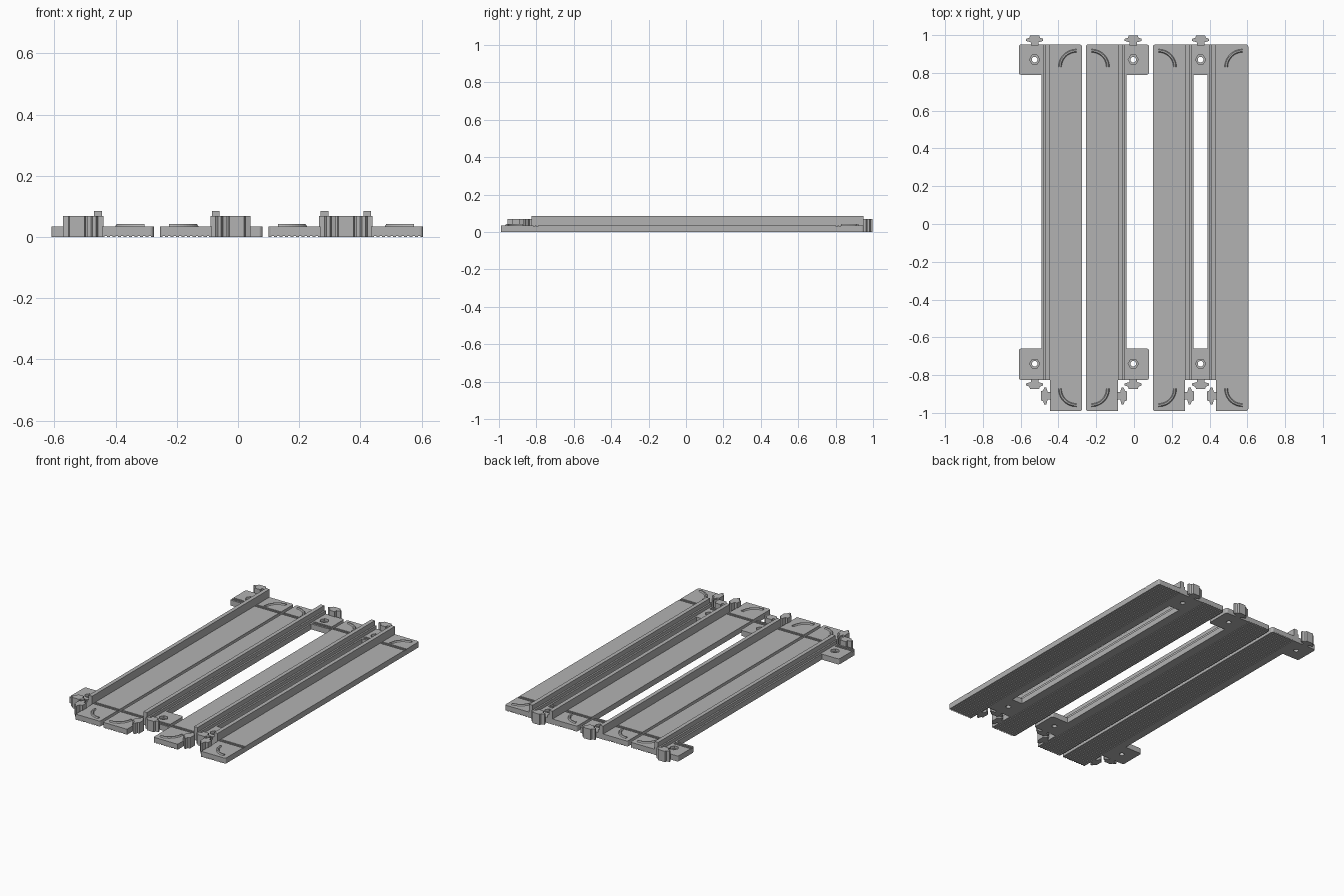
import bpy, bmesh, math
from mathutils import Matrix, Vector

cube = bpy.data.objects.get("Cube")
if cube:
    bpy.data.objects.remove(cube)

grey = bpy.data.materials.new("plain_grey")
grey.use_nodes = True
GREY = (0.45, 0.45, 0.45, 1)
grey.diffuse_color = GREY
grey.node_tree.nodes["Principled BSDF"].inputs["Base Color"].default_value = GREY

THICK, PEG_TOP, WALL_TOP = 0.035, 0.068, 0.085
FRONT, RAIL_FRONT, BACK = -0.99, -0.825, 0.95
BOARD, RAIL = 0.17, 0.215          # distances from a board's outer edge


def finish(bm, name):
    bmesh.ops.recalc_face_normals(bm, faces=bm.faces)
    mesh = bpy.data.meshes.new(name)
    bm.to_mesh(mesh)
    bm.free()
    mesh.materials.append(grey)
    obj = bpy.data.objects.new(name, mesh)
    bpy.context.collection.objects.link(obj)
    return obj


def add_box(bm, x0, x1, y0, y1, z0, z1):
    size = Matrix.Diagonal((abs(x1 - x0), y1 - y0, z1 - z0, 1))
    middle = Matrix.Translation(((x0 + x1) / 2, (y0 + y1) / 2, (z0 + z1) / 2))
    bmesh.ops.create_cube(bm, size=1, matrix=middle @ size)


def prism(name, points, direction):
    """Extrude a flat outline along a direction."""
    bm = bmesh.new()
    face = bm.faces.new([bm.verts.new(p) for p in points])
    new = bmesh.ops.extrude_face_region(bm, geom=[face])["geom"]
    bmesh.ops.translate(bm, vec=direction,
                        verts=[v for v in new if isinstance(v, bmesh.types.BMVert)])
    return finish(bm, name)


def slab(name, x0, x1, y0, y1, round_x=None):
    """Plate whose upright corners on one side are rounded."""
    bm = bmesh.new()
    add_box(bm, x0, x1, y0, y1, 0, THICK)
    if round_x is not None:
        edges = [e for e in bm.edges
                 if all(abs(v.co.x - round_x) < 0.001 for v in e.verts)
                 and abs(e.verts[0].co.z - e.verts[1].co.z) > 0.01]
        bmesh.ops.bevel(bm, geom=edges, offset=0.012, segments=4,
                        profile=0.5, affect='EDGES')
    return finish(bm, name)


def cut(obj, bm):
    """Subtract a cutter mesh, then discard the cutter."""
    cutter = finish(bm, "cutter")
    cutter.hide_render = True
    mod = obj.modifiers.new("cut", 'BOOLEAN')
    mod.operation, mod.solver, mod.object = 'DIFFERENCE', 'EXACT', cutter
    graph = bpy.context.evaluated_depsgraph_get()
    mesh = bpy.data.meshes.new_from_object(obj.evaluated_get(graph))
    obj.modifiers.clear()
    obj.data = mesh
    bpy.data.objects.remove(cutter)


def add_cross_grooves(bm, x0, x1, positions):
    for y in positions:
        add_box(bm, x0, x1, y - 0.004, y + 0.004, THICK - 0.006, THICK + 0.01)


BACK_GROOVES, FRONT_GROOVES = (0.806, 0.821), (-0.796, -0.811)


def board(side, outer, s):
    inner = outer + s * BOARD
    obj = slab(side + "_board", outer, inner, FRONT, BACK, outer)
    bm = bmesh.new()
    # long grip grooves underneath
    for i in range(9):
        x = outer + s * (0.013 + i * 0.018)
        add_box(bm, x - 0.004, x + 0.004, FRONT - 0.1, BACK + 0.1, -0.01, 0.004)
    add_cross_grooves(bm, outer - s * 0.01, inner + s * 0.01,
                      BACK_GROOVES + FRONT_GROOVES)
    cut(obj, bm)


def rail(side, outer, s):
    # upright wall with a stepped inner foot
    section = [(BOARD, 0), (BOARD, WALL_TOP), (0.195, WALL_TOP), (0.195, 0.055),
               (0.205, 0.055), (0.205, THICK), (RAIL, THICK), (RAIL, 0)]
    prism(side + "_rail", [(outer + s * u, RAIL_FRONT, z) for u, z in section],
          Vector((0, BACK - RAIL_FRONT, 0)))


def arc_mark(name, cx, cy, start):
    """Raised quarter ring with sloping sides."""
    section = [(0.077, THICK - 0.002), (0.083, 0.042), (0.091, 0.042),
               (0.097, THICK - 0.002)]
    bm = bmesh.new()
    rings = []
    steps = 12
    for i in range(steps + 1):
        a = start + math.pi / 2 * i / steps
        rings.append([bm.verts.new((cx + r * math.cos(a), cy + r * math.sin(a), z))
                      for r, z in section])
    for a, b in zip(rings, rings[1:]):
        for k in range(4):
            n = (k + 1) % 4
            bm.faces.new((a[k], a[n], b[n], b[k]))
    bm.faces.new(rings[0])
    bm.faces.new(rings[-1])
    finish(bm, name)


def peg(name, x, y, angle):
    """Mushroom shaped connector pointing along an angle."""
    half = [(-0.005, 0.02), (0.012, 0.02), (0.019, 0.045), (0.03, 0.045),
            (0.036, 0.028), (0.048, 0.024)]
    outline = half + [(a, -b) for a, b in reversed(half)]
    c, n = math.cos(angle), math.sin(angle)
    prism(name, [(x + a * c - b * n, y + a * n + b * c, 0) for a, b in outline],
          Vector((0, 0, PEG_TOP)))


def tab(name, x0, x1, hole_x, y0, y1, hole_y, grooves, round_x=None):
    obj = slab(name, x0, x1, y0, y1, round_x)
    bm = bmesh.new()
    add_cross_grooves(bm, min(x0, x1) - 0.01, max(x0, x1) + 0.01, grooves)
    # hexagonal nut pocket
    bmesh.ops.create_cone(bm, cap_ends=True, segments=6, radius1=0.027, radius2=0.027,
                          depth=0.04, matrix=Matrix.Translation((hole_x, hole_y, 0.04))
                          @ Matrix.Rotation(math.pi / 6, 4, 'Z'))
    cut(obj, bm)
    # through hole
    bm = bmesh.new()
    bmesh.ops.create_cone(bm, cap_ends=True, segments=20, radius1=0.015, radius2=0.015,
                          depth=0.2, matrix=Matrix.Translation((hole_x, hole_y, 0)))
    cut(obj, bm)


def tab_pair(side, x0, x1, hole_x, round_x=None):
    tab(side + "_back_tab", x0, x1, hole_x, 0.79, BACK, 0.87, BACK_GROOVES, round_x)
    tab(side + "_front_tab", x0, x1, hole_x, RAIL_FRONT, -0.66, -0.74,
        FRONT_GROOVES, round_x)
    peg(side + "_back_peg", hole_x, BACK, math.pi / 2)
    peg(side + "_front_peg", hole_x, RAIL_FRONT, -math.pi / 2)


# four boards, each with a rail, a side peg and two corner marks
boards = [("far_right", -0.275, -1), ("inner_right", -0.255, 1),
          ("inner_left", 0.10, 1), ("far_left", 0.605, -1)]
for side, outer, s in boards:
    board(side, outer, s)
    rail(side, outer, s)
    peg(side + "_side_peg", outer + s * BOARD, -0.91, 0 if s > 0 else math.pi)
    cx = outer + s * 0.03
    arc_mark(side + "_back_mark", cx, 0.83, 0 if s > 0 else math.pi / 2)
    arc_mark(side + "_front_mark", cx, -0.872, -math.pi / 2 if s > 0 else math.pi)

# outer tabs on the single tracks, shared tabs on the double track
for side, outer, s in boards[:2]:
    edge = outer + s * 0.335
    tab_pair(side, outer + s * RAIL, edge, outer + s * 0.251, edge)
tab_pair("double", 0.315, 0.39, 0.3525)
